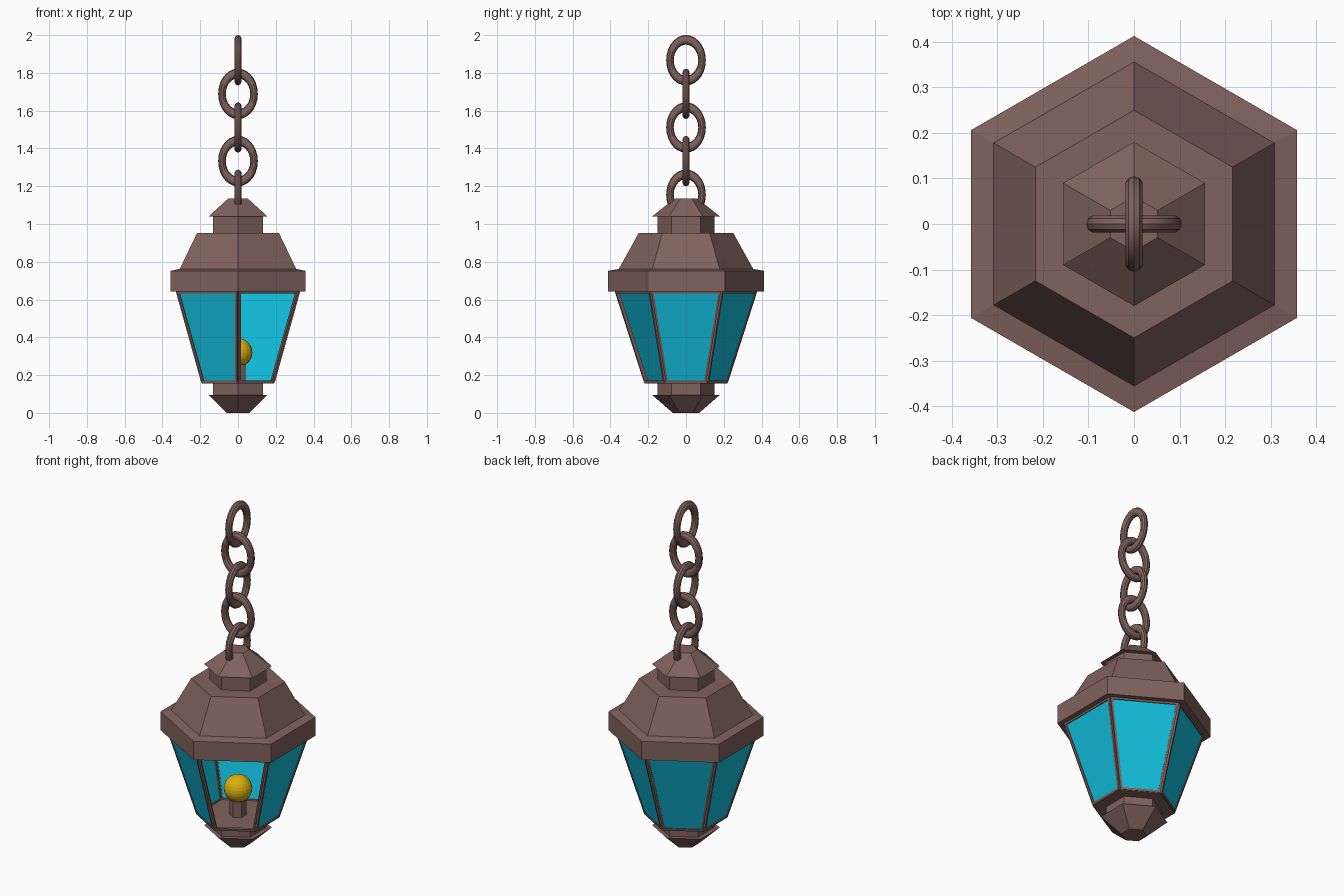
import bpy, bmesh
from math import pi, sin, cos, sqrt
from mathutils import Matrix, Vector

cube = bpy.data.objects.get("Cube")
if cube:
    bpy.data.objects.remove(cube, do_unlink=True)


def material(name, rgb):
    m = bpy.data.materials.new(name)
    m.use_nodes = True
    m.diffuse_color = (*rgb, 1)
    m.node_tree.nodes["Principled BSDF"].inputs["Base Color"].default_value = (*rgb, 1)
    return m


METAL = material("brown metal", (0.216, 0.122, 0.109))
GLASS = material("cyan glass", (0.006, 0.515, 0.723))
GLOW = material("amber bulb", (0.72, 0.43, 0.005))


def finish(name, bm, mat):
    bmesh.ops.recalc_face_normals(bm, faces=bm.faces)
    mesh = bpy.data.meshes.new(name)
    bm.to_mesh(mesh)
    bm.free()
    mesh.materials.append(mat)
    obj = bpy.data.objects.new(name, mesh)
    bpy.context.collection.objects.link(obj)
    return obj


def hex_solid(name, profile):
    """Closed six-sided solid from (corner radius, height) pairs."""
    bm = bmesh.new()
    rings = [[bm.verts.new((r * sin(k * pi / 3), r * cos(k * pi / 3), z))
              for k in range(6)] for r, z in profile]
    for low, high in zip(rings, rings[1:]):
        for k in range(6):
            n = (k + 1) % 6
            bm.faces.new((low[k], low[n], high[n], high[k]))
    bm.faces.new(rings[0])
    bm.faces.new(rings[-1])
    return finish(name, bm, METAL)


# Stacked hexagonal body
hex_solid("base_finial", [(0.07, 0), (0.18, 0.096)])
hex_solid("base_neck", [(0.152, 0.09), (0.152, 0.16)])
hex_solid("floor_plate", [(0.22, 0.156), (0.222, 0.166)])
hex_solid("roof_rim", [(0.413, 0.643), (0.413, 0.752), (0.357, 0.762)])
hex_solid("roof", [(0.357, 0.76), (0.25, 0.953)])
hex_solid("top_neck", [(0.152, 0.95), (0.152, 1.045)])
hex_solid("top_cap", [(0.18, 1.04), (0.06, 1.135)])

# Tapered side panels
LOW_Z, HIGH_Z, LOW_R, HIGH_R = 0.16, 0.645, 0.225, 0.381
GAP, BAR = 0.006, 0.012


def panel_loop(bm, angle, inset, depth):
    """Four corners of a side panel, pulled in from its edges and set back."""
    points = []
    for z, sides in ((LOW_Z + inset, (-1, 1)), (HIGH_Z - inset, (1, -1))):
        r = LOW_R + (HIGH_R - LOW_R) * (z - LOW_Z) / (HIGH_Z - LOW_Z)
        for s in sides:
            v = Vector((r * sqrt(3) / 2 - depth, s * (r / 2 - GAP - inset), z))
            points.append(bm.verts.new(Matrix.Rotation(angle, 3, "Z") @ v))
    return points


def join_loops(bm, loops):
    for a, b in zip(loops, loops[1:]):
        for k in range(4):
            n = (k + 1) % 4
            bm.faces.new((a[k], a[n], b[n], b[k]))


OPEN_SIDE = 5
for side in range(6):
    angle = side * pi / 3
    bm = bmesh.new()
    loops = [panel_loop(bm, angle, i, d)
             for i, d in ((0, 0), (BAR, 0), (BAR, 0.02), (0, 0.02))]
    join_loops(bm, loops + loops[:1])
    finish(f"window_frame_{side + 1}", bm, METAL)
    if side != OPEN_SIDE:
        bm = bmesh.new()
        loops = [panel_loop(bm, angle, BAR, d) for d in (0.005, 0.014)]
        join_loops(bm, loops)
        for loop in loops:
            bm.faces.new(loop)
        finish(f"window_glass_{side + 1}", bm, GLASS)

# Bulb on its holder
hex_solid("bulb_holder", [(0.045, 0.16), (0.045, 0.27)])
bm = bmesh.new()
bmesh.ops.create_uvsphere(bm, u_segments=20, v_segments=14, radius=0.076,
                          matrix=Matrix.Translation((0, 0, 0.32)))
finish("bulb", bm, GLOW)

# Chain of alternating oval links
for i in range(5):
    bpy.ops.mesh.primitive_torus_add(
        major_radius=0.085, minor_radius=0.02, major_segments=28, minor_segments=10,
        location=(0, 0, 1.155 + 0.178 * i),
        rotation=(pi / 2, 0, pi / 2 if i % 2 == 0 else 0))
    link = bpy.context.object
    link.name = f"chain_link_{i + 1}"
    link.scale = (1, 1.27, 1)
    link.data.materials.append(METAL)
    bpy.ops.object.shade_smooth_by_angle()
